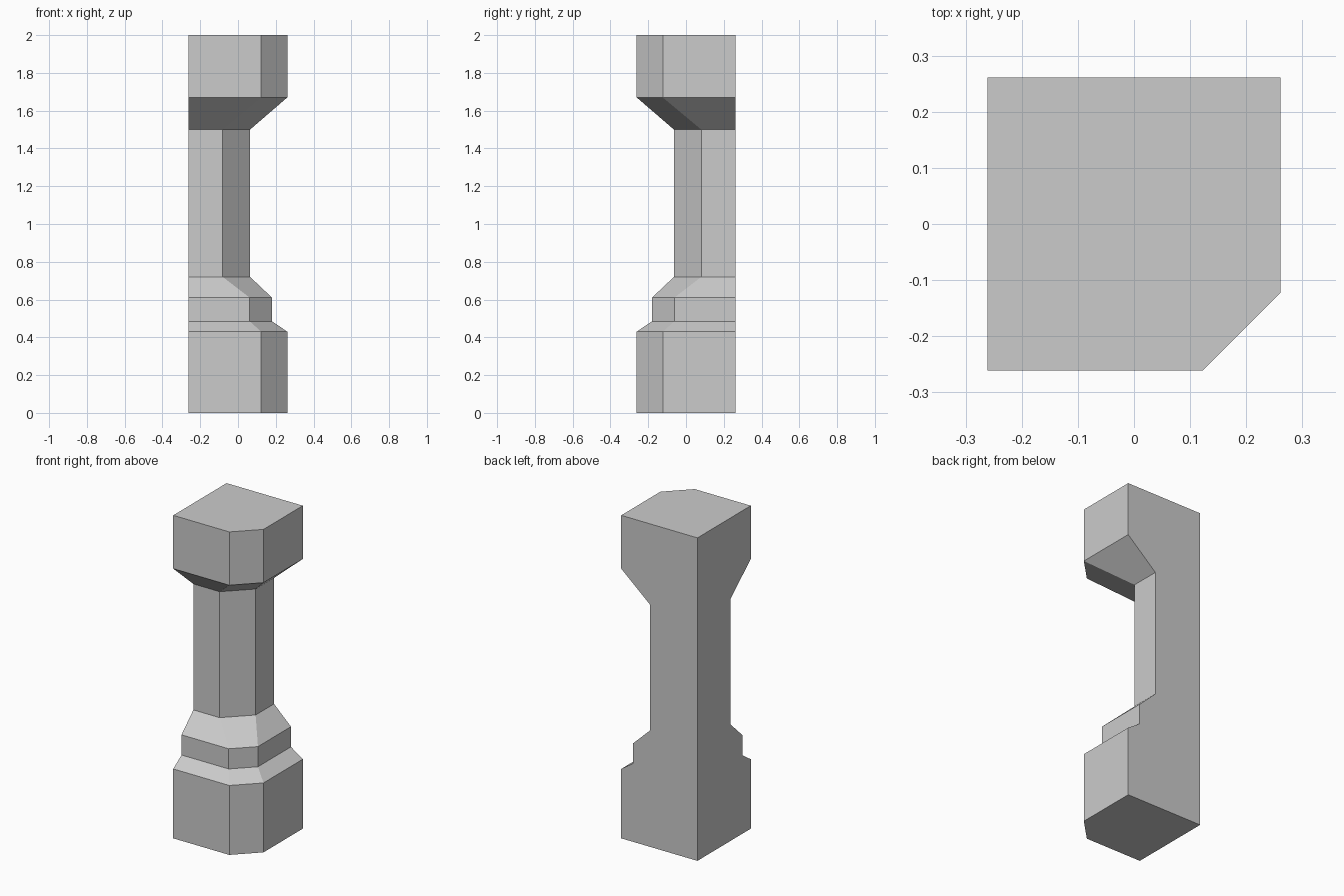
import bpy, bmesh

if "Cube" in bpy.data.objects:
    bpy.data.objects.remove(bpy.data.objects["Cube"])

BACK = 0.261  # half width of the two flat rear sides

# Profile: height, reach of the front/right sides, start of the corner chamfer
profile = [
    (0.00, 0.261, 0.123),   # plinth
    (0.43, 0.261, 0.123),
    (0.485, 0.18, 0.062),   # stepped collar
    (0.61, 0.18, 0.062),
    (0.72, 0.064, -0.081),  # shaft
    (1.50, 0.064, -0.081),
    (1.67, 0.261, 0.123),   # capital
    (2.00, 0.261, 0.123),
]


def section(bm, z, e, c):
    """Square section with one chamfered corner at front right."""
    pts = [(-BACK, -e), (c, -e), (e, -c), (e, BACK), (-BACK, BACK)]
    return [bm.verts.new((x, y, z)) for x, y in pts]


# Corner pillar: stacked sections joined into one closed solid
bm = bmesh.new()
rings = [section(bm, *level) for level in profile]
for low, high in zip(rings, rings[1:]):
    for i in range(3):
        bm.faces.new((low[i], low[i + 1], high[i + 1], high[i]))

# Flat rear sides, one face each
bm.faces.new([r[3] for r in rings] + [r[4] for r in reversed(rings)])
bm.faces.new([r[4] for r in rings] + [r[0] for r in reversed(rings)])

# End caps
bm.faces.new(rings[0][::-1])
bm.faces.new(rings[-1])

# Remove the redundant points along the straight rear edge
bmesh.ops.dissolve_verts(bm, verts=[r[4] for r in rings[1:-1]])
bmesh.ops.recalc_face_normals(bm, faces=bm.faces)

mesh = bpy.data.meshes.new("corner_pillar")
bm.to_mesh(mesh)
bm.free()
pillar = bpy.data.objects.new("corner_pillar", mesh)
bpy.context.collection.objects.link(pillar)
